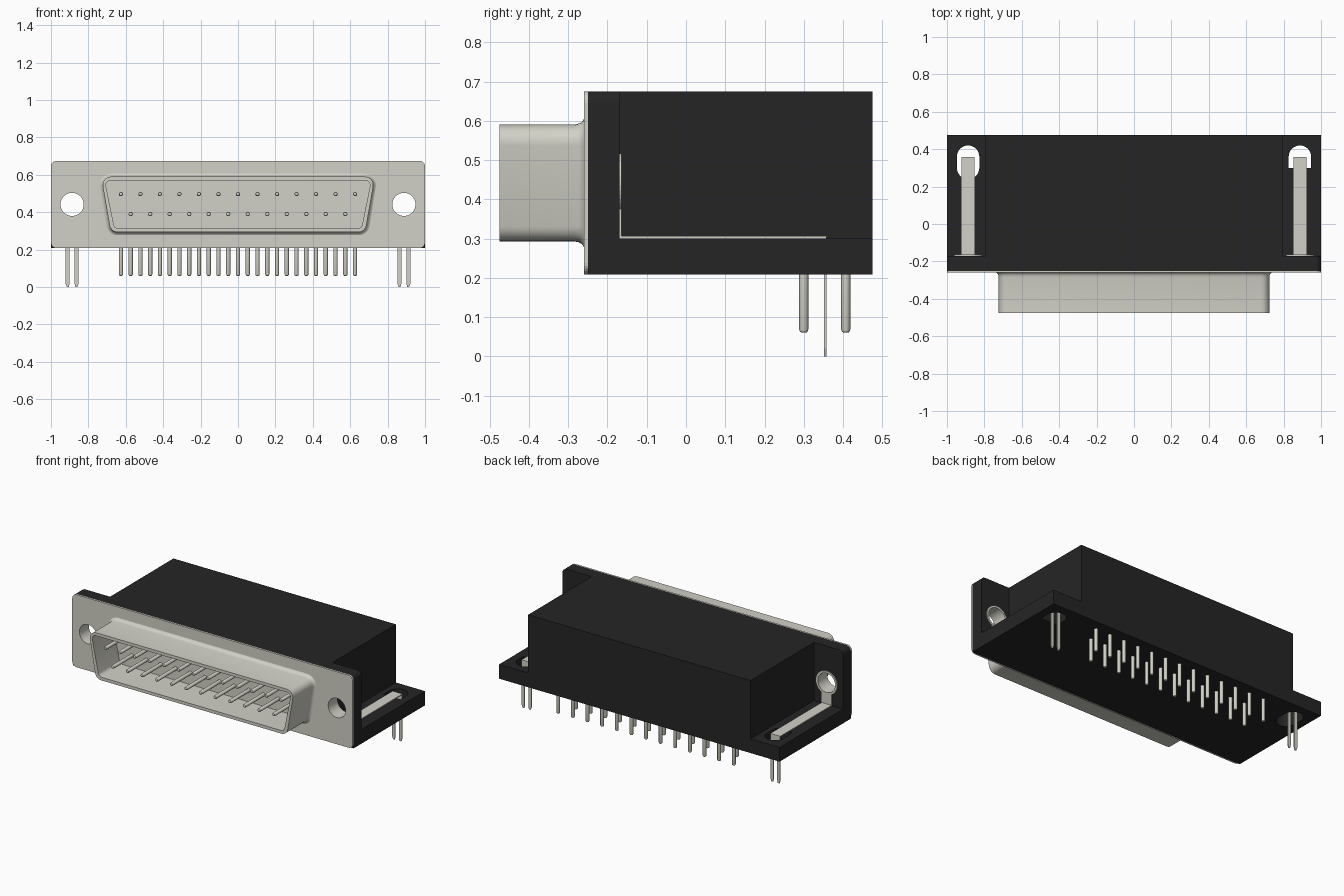
import bpy, bmesh, math
from mathutils import Vector

if "Cube" in bpy.data.objects:
    bpy.data.objects.remove(bpy.data.objects["Cube"], do_unlink=True)


def material(name, rgb):
    mat = bpy.data.materials.new(name)
    mat.use_nodes = True
    mat.diffuse_color = (*rgb, 1)
    bsdf = mat.node_tree.nodes["Principled BSDF"]
    bsdf.inputs["Base Color"].default_value = (*rgb, 1)
    bsdf.inputs["Roughness"].default_value = 0.6
    return mat


METAL = material("warm grey metal", (0.645, 0.638, 0.572))
BLACK = material("black plastic", (0.0194, 0.0187, 0.0187))


def add_object(name, mesh, mat, smooth=False):
    mesh.materials.clear()
    mesh.materials.append(mat)
    mesh.shade_flat()
    obj = bpy.data.objects.new(name, mesh)
    bpy.context.collection.objects.link(obj)
    if smooth:
        bpy.ops.object.select_all(action='DESELECT')
        obj.select_set(True)
        bpy.context.view_layer.objects.active = obj
        bpy.ops.object.shade_smooth_by_angle(angle=math.radians(35))
    return obj


# Outline helpers
def arc(cx, cy, r, start=0, end=360, n=32):
    steps = n if end - start == 360 else n + 1
    angles = [math.radians(start + (end - start) * i / n) for i in range(steps)]
    return [(cx + r * math.cos(a), cy + r * math.sin(a)) for a in angles]


def rect(x0, x1, y0, y1):
    return [(x0, y0), (x1, y0), (x1, y1), (x0, y1)]


def fillet(points, radii, n=6):
    out = []
    for i, r in enumerate(radii):
        p = Vector(points[i])
        if r == 0:
            out.append(tuple(p))
            continue
        a = (Vector(points[i - 1]) - p).normalized()
        b = (Vector(points[(i + 1) % len(points)]) - p).normalized()
        half = a.angle(b) / 2
        centre = p + (a + b).normalized() * r / math.sin(half)
        t = r / math.tan(half)
        d1 = (p + a * t - centre).normalized()
        d2 = (p + b * t - centre).normalized()
        out += [tuple(centre + d1.slerp(d2, k / n) * r) for k in range(n + 1)]
    return out


def slab(name, outlines, low, high, mat, upright=False, smooth=False):
    """Extrude outlines (first outer, rest holes) along z, or along y if upright."""
    curve = bpy.data.curves.new(name, 'CURVE')
    curve.dimensions = '2D'
    curve.fill_mode = 'BOTH'
    curve.extrude = (high - low) / 2
    for pts in outlines:
        spline = curve.splines.new('POLY')
        spline.points.add(len(pts) - 1)
        for sp, (u, v) in zip(spline.points, pts):
            sp.co = (u, v, 0, 1)
        spline.use_cyclic_u = True
    temp = bpy.data.objects.new("temp", curve)
    bpy.context.collection.objects.link(temp)
    bpy.context.view_layer.update()
    graph = bpy.context.evaluated_depsgraph_get()
    mesh = bpy.data.meshes.new_from_object(temp.evaluated_get(graph))
    bpy.data.objects.remove(temp, do_unlink=True)
    mid = (low + high) / 2
    for v in mesh.vertices:
        x, y, z = v.co
        v.co = (x, mid - z, y) if upright else (x, y, z + mid)
    bm = bmesh.new()
    bm.from_mesh(mesh)
    bmesh.ops.remove_doubles(bm, verts=bm.verts, dist=1e-5)
    bmesh.ops.recalc_face_normals(bm, faces=bm.faces)
    bm.to_mesh(mesh)
    bm.free()
    return add_object(name, mesh, mat, smooth)


def loft(bm, rings, closed=False):
    """Bridge point rings; close the loop or cap the ends."""
    rows = [[bm.verts.new(p) for p in ring] for ring in rings]
    n = len(rows[0])
    pairs = list(zip(rows, rows[1:])) + ([(rows[-1], rows[0])] if closed else [])
    for a, b in pairs:
        for i in range(n):
            j = (i + 1) % n
            bm.faces.new((a[i], a[j], b[j], b[i]))
    if not closed:
        bm.faces.new(rows[0])
        bm.faces.new(rows[-1])


def finish(name, bm, mat):
    bmesh.ops.recalc_face_normals(bm, faces=bm.faces)
    mesh = bpy.data.meshes.new(name)
    bm.to_mesh(mesh)
    bm.free()
    return add_object(name, mesh, mat, True)


BOTTOM, LEDGE, TOP, BACK = 0.208, 0.30, 0.675, 0.475
HOLE_X, HOLE_Z, HOLE_R = 0.887, 0.442, 0.062
SIDES = (("left", HOLE_X), ("right", -HOLE_X))


def holes(r):
    return [arc(x, HOLE_Z, r) for _, x in SIDES]


# Plastic housing: main block, flange and slotted base
slab("main_housing", [rect(-0.793, 0.793, -0.17, BACK)], LEDGE, TOP, BLACK)
slab("housing_flange", [fillet(rect(-1, 1, BOTTOM, TOP), (0, 0, 0.03, 0.03))] + holes(0.068),
     -0.25, -0.17, BLACK, upright=True)
left_slot = arc(HOLE_X, 0.36, 0.06, 0, 180, 16) + [(HOLE_X - 0.06, 0.30), (HOLE_X + 0.06, 0.30)]
right_slot = arc(-HOLE_X, 0.36, 0.06, 0, 180, 16) + arc(-HOLE_X, 0.30, 0.06, 180, 360, 16)
slab("base_plate", [rect(-1, 1, -0.17, BACK), left_slot, right_slot], BOTTOM, LEDGE, BLACK)

# Metal face plate
slab("face_plate", [fillet(rect(-1, 1, BOTTOM, TOP), (0.03,) * 4)] + holes(HOLE_R),
     -0.26, -0.25, METAL, upright=True)


# D-shaped shell with flared root
def d_ring(y, g):
    corners = [(-0.68 - g, 0.293 - g), (0.68 + g, 0.293 - g),
               (0.732 + g, 0.59 + g), (-0.732 - g, 0.59 + g)]
    return [(x, y, z) for x, z in fillet(corners, (0.045 + g,) * 4)]


bm = bmesh.new()
loft(bm, [d_ring(y, g) for y, g in (
    (-0.255, -0.02), (-0.475, -0.02), (-0.475, 0), (-0.285, 0),
    (-0.272, 0.003), (-0.264, 0.008), (-0.26, 0.016), (-0.255, 0.016))], closed=True)
finish("d_shell", bm, METAL)


# Contact pins in the shell and solder tails below
def pin(bm, base, direction, length, r=0.0115):
    d = Vector(direction)
    u = Vector((1, 0, 0))
    w = d.cross(u)
    rings = []
    for t, s in ((0, r), (length - 0.008, r), (length - 0.002, r * 0.8), (length, r * 0.45)):
        rings.append([Vector(base) + d * t + u * a + w * b for a, b in arc(0, 0, s, n=12)])
    loft(bm, rings)


PITCH = 0.1043
for row, count, z, y in (("upper", 13, 0.497, 0.407), ("lower", 12, 0.39, 0.30)):
    contacts, tails = bmesh.new(), bmesh.new()
    for i in range(count):
        x = (i - (count - 1) / 2) * PITCH
        pin(contacts, (x, -0.255, z), (0, -1, 0), 0.205)
        pin(tails, (x, y, 0.215), (0, 0, -1), 0.155)
    finish(row + "_contact_pins", contacts, METAL)
    finish(row + "_solder_tails", tails, METAL)

# Mounting hardware on each side: sleeve, bracket and board lock prongs
for side, x in SIDES:
    slab(side + "_sleeve", [arc(x, HOLE_Z, 0.068), arc(x, HOLE_Z, HOLE_R)],
         -0.25, -0.168, METAL, upright=True, smooth=True)
    tab = arc(x, HOLE_Z, 0.075, -62, 242) + [(x - 0.035, LEDGE), (x + 0.035, LEDGE)]
    slab(side + "_bracket_eye", [tab, arc(x, HOLE_Z, HOLE_R)],
         -0.17, -0.164, METAL, upright=True)
    slab(side + "_bracket_strip", [rect(x - 0.035, x + 0.035, -0.17, 0.358)],
         LEDGE, LEDGE + 0.006, METAL)
    prongs = [(x - 0.035, 0.303), (x - 0.035, 0.02), (x - 0.028, 0), (x - 0.018, 0),
              (x - 0.013, 0.02), (x - 0.013, 0.27)]
    prongs += [(2 * x - px, pz) for px, pz in reversed(prongs)]
    slab(side + "_board_lock", [prongs], 0.352, 0.358, METAL, upright=True)
